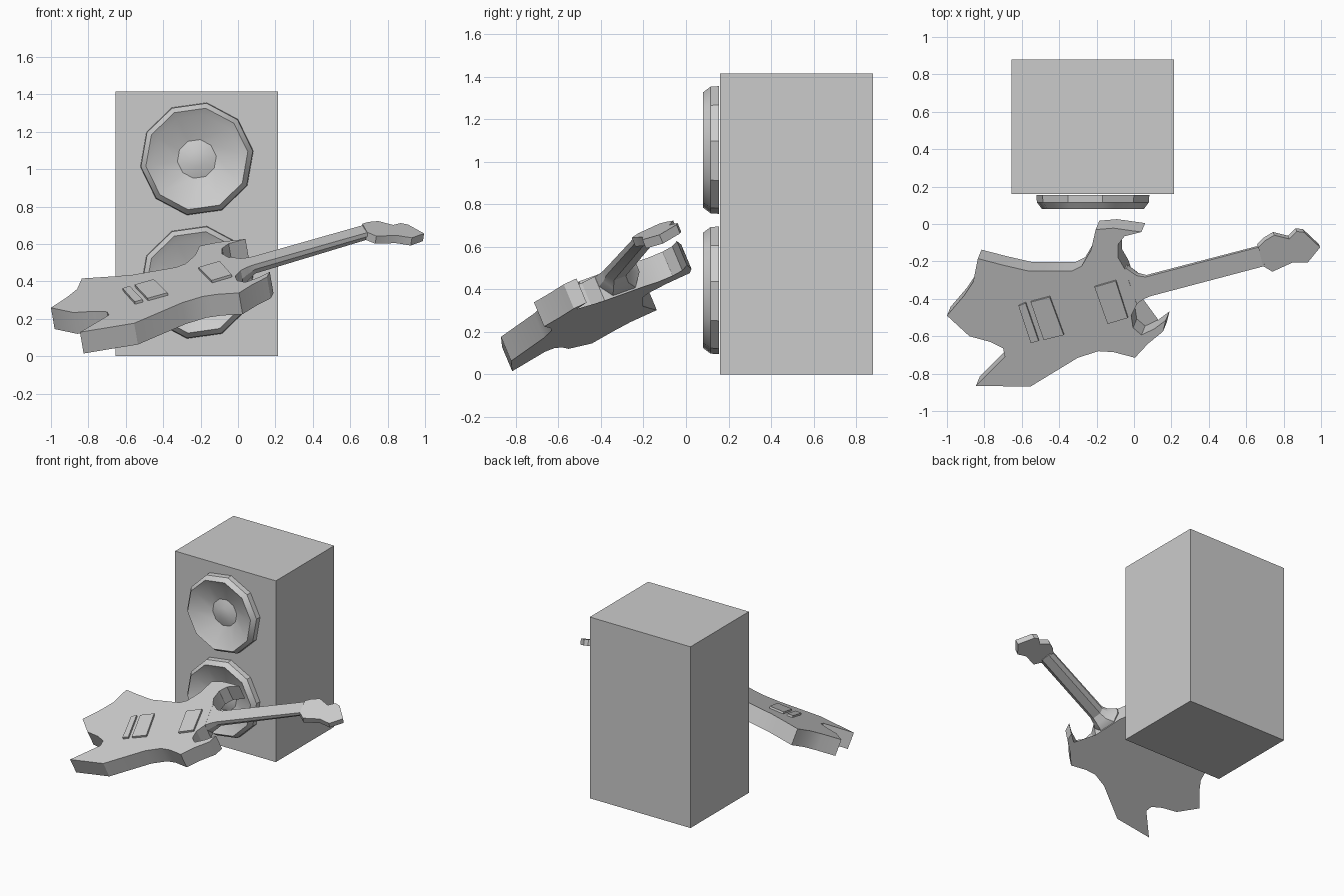
import bpy, bmesh, math
from mathutils import Vector

if "Cube" in bpy.data.objects:
    bpy.data.objects.remove(bpy.data.objects["Cube"])


def finish(name, bm, smooth=True):
    bmesh.ops.recalc_face_normals(bm, faces=bm.faces)
    me = bpy.data.meshes.new(name)
    bm.to_mesh(me)
    bm.free()
    ob = bpy.data.objects.new(name, me)
    bpy.context.collection.objects.link(ob)
    if smooth:
        bpy.ops.object.select_all(action='DESELECT')
        ob.select_set(True)
        bpy.context.view_layer.objects.active = ob
        bpy.ops.object.shade_smooth_by_angle(angle=math.radians(30))
    return ob


class Plane:
    """Tilted plane z = a + b*x + c*y that carries the guitar parts."""
    def __init__(self, a, b, c):
        self.a, self.b, self.c = a, b, c
        self.n = Vector((-b, -c, 1)).normalized()

    def at(self, x, y, lift=0.0):
        return Vector((x, y, self.a + self.b * x + self.c * y)) + self.n * lift


def slab(name, plane, outline, top, bottom, smooth=True):
    bm = bmesh.new()
    hi = [bm.verts.new(plane.at(x, y, top)) for x, y in outline]
    lo = [bm.verts.new(plane.at(x, y, bottom)) for x, y in outline]
    caps = [bm.faces.new(hi), bm.faces.new(lo[::-1])]
    for i in range(len(hi)):
        j = (i + 1) % len(hi)
        bm.faces.new((hi[i], lo[i], lo[j], hi[j]))
    bmesh.ops.triangulate(bm, faces=caps)
    return finish(name, bm, smooth)


# Speaker cabinet
bm = bmesh.new()
bmesh.ops.create_cube(bm, size=1)
bmesh.ops.scale(bm, vec=(0.87, 0.72, 1.415), verts=bm.verts)
bmesh.ops.translate(bm, vec=(-0.22, 0.52, 0.7075), verts=bm.verts)
finish("cabinet", bm, False)


# Ten-sided speakers: rim, cone and centre dome as one revolved profile
def speaker(name, cz):
    profile = [(0.305, 0.155), (0.302, 0.115), (0.275, 0.08),
               (0.24, 0.10), (0.105, 0.15), (0.045, 0.13)]
    bm = bmesh.new()
    rings = []
    for r, y in profile:
        ring = []
        for i in range(10):
            t = math.radians(8 + 36 * i)
            ring.append(bm.verts.new((-0.22 + r * math.cos(t), y, cz + r * math.sin(t))))
        rings.append(ring)
    for p, q in zip(rings, rings[1:]):
        for i in range(10):
            j = (i + 1) % 10
            bm.faces.new((p[i], p[j], q[j], q[i]))
    bm.faces.new(rings[-1])
    bm.faces.new(rings[0])
    finish(name, bm)


speaker("upper_speaker", 1.055)
speaker("lower_speaker", 0.395)

# Guitar body
deck = Plane(0.638, 0.173, 0.42)
body = [(-1, -.49), (-.91, -.385), (-.86, -.31), (-.835, -.185), (-.70, -.22),
        (-.57, -.25), (-.33, -.25), (-.28, -.225), (-.23, -.14), (-.205, -.03),
        (-.11, -.022), (.04, -.043), (-.05, -.065), (-.085, -.11), (-.085, -.18),
        (-.05, -.24), (.015, -.43), (-.015, -.49), (-.005, -.555), (.04, -.593),
        (.11, -.56), (.17, -.515), (.155, -.575), (.075, -.64), (.005, -.715),
        (-.11, -.685), (-.19, -.68), (-.30, -.715), (-.555, -.87), (-.845, -.865),
        (-.69, -.71), (-.70, -.665), (-.77, -.63), (-.88, -.60)]
slab("guitar_body", deck, body, 0, -0.125)

# Pickups and bridge
for name, quad in {
    "bridge": [(-.615, -.433), (-.578, -.417), (-.508, -.62), (-.55, -.631)],
    "rear_pickup": [(-.55, -.412), (-.449, -.385), (-.374, -.588), (-.481, -.615)],
    "front_pickup": [(-.209, -.332), (-.096, -.299), (-.032, -.497), (-.139, -.529)],
}.items():
    slab(name, deck, quad, 0.015, -0.01, False)

# Neck: heel flares into the body, underside narrower than the fingerboard
across = Vector((-0.258, 0.966))
bm = bmesh.new()
sections = []
for cx, cy, half, depth in [(-.05, -.345, .10, .115), (-.015, -.335, .10, .115),
                            (.03, -.34, .066, .09), (.075, -.335, .053, .062),
                            (.685, -.174, .053, .05)]:
    shape = [(-1, 0), (1, 0), (1, -.45), (.55, -1), (-.55, -1), (-1, -.45)]
    sections.append([bm.verts.new(deck.at(cx + across.x * half * u,
                                          cy + across.y * half * u, depth * v - 0.001))
                     for u, v in shape])
for p, q in zip(sections, sections[1:]):
    for i in range(6):
        j = (i + 1) % 6
        bm.faces.new((p[i], p[j], q[j], q[i]))
bm.faces.new(sections[0])
bm.faces.new(sections[-1])
finish("neck", bm)

# Headstock, bent back from the neck
head = Plane(0.868, -0.16, 0.42)
head_outline = [(.665, -.125), (.70, -.09), (.75, -.06), (.83, -.08), (.87, -.04),
                (.91, -.045), (.995, -.125), (.93, -.205), (.85, -.205),
                (.74, -.255), (.69, -.225)]
slab("headstock", head, head_outline, 0, -0.045)
